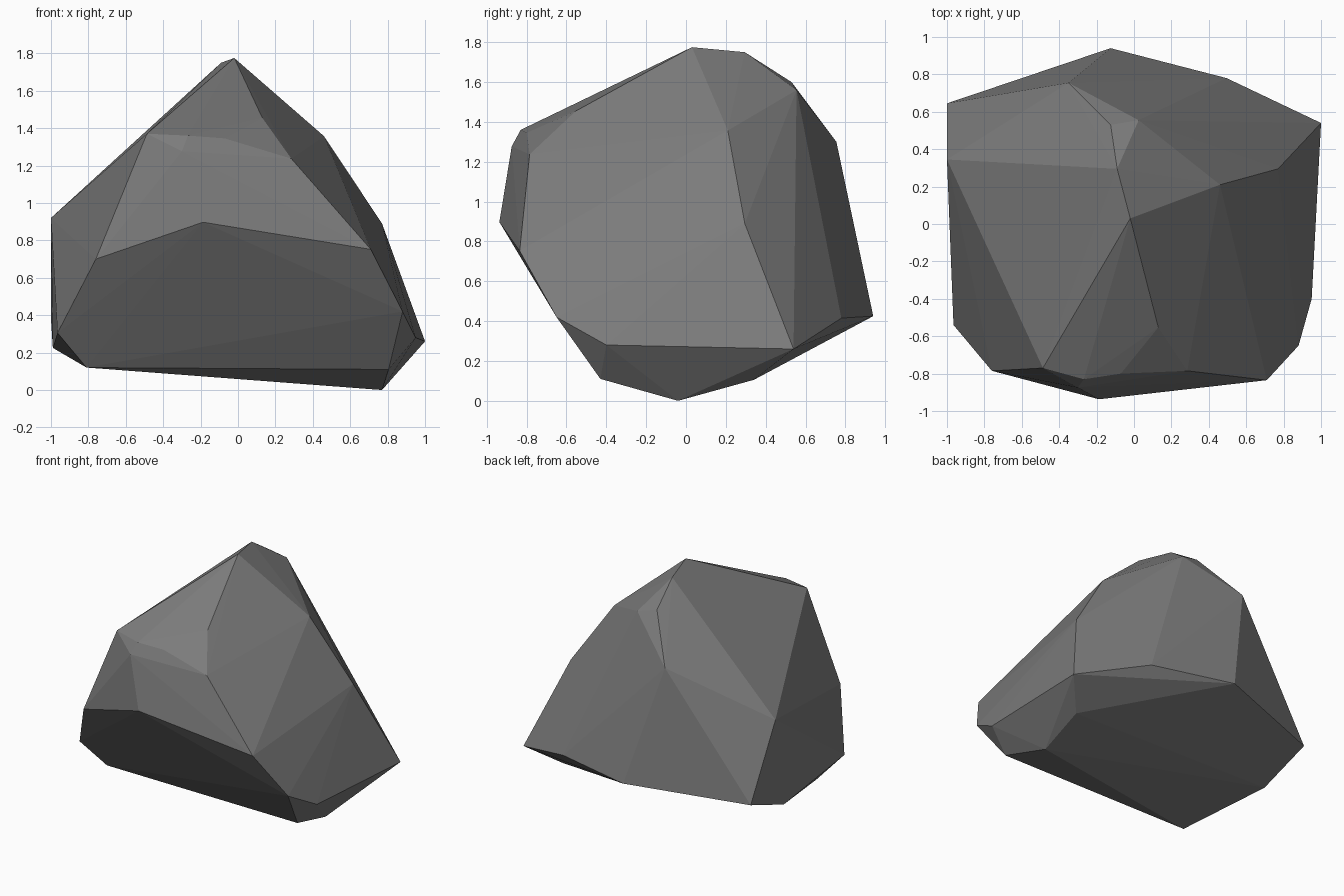
import bpy, bmesh

if "Cube" in bpy.data.objects:
    bpy.data.objects.remove(bpy.data.objects["Cube"])

# Corner points of the faceted boulder, grouped by region
summit = [(-.02, .03, 1.775), (-.09, .295, 1.75), (-.125, .53, 1.60), (.025, .555, 1.56)]
back = [(-.35, .755, 1.30), (-.125, .94, .425), (.495, .78, .415), (1, .54, .26)]
right = [(.77, .295, .89), (.46, .21, 1.357), (.95, -.40, .28), (.88, -.65, .42), (.71, -.835, .752)]
front = [(-.187, -.937, .897), (-.30, -.875, 1.277), (-.268, -.83, 1.36), (-.07, -.80, 1.345),
         (.285, -.785, 1.237), (.13, -.553, 1.455)]
left = [(-.487, -.77, 1.37), (-.76, -.785, .70), (-.965, -.54, .305), (-1, .345, .92),
        (-1, .645, .38), (-.99, .23, .225)]
base = [(-.81, -.43, .12), (.805, -.43, .11), (.77, -.04, 0), (.81, .34, .105)]

# Boulder: convex shell around the corners
bm = bmesh.new()
for p in summit + back + right + front + left + base:
    bm.verts.new(p)
hull = bmesh.ops.convex_hull(bm, input=bm.verts[:])
loose = [v for v in bm.verts if not v.link_faces]
bmesh.ops.delete(bm, geom=loose, context='VERTS')
bmesh.ops.recalc_face_normals(bm, faces=bm.faces[:])
mesh = bpy.data.meshes.new("boulder")
bm.to_mesh(mesh)
bm.free()

# Single grey stone colour
stone = bpy.data.materials.new("grey stone")
stone.diffuse_color = (.2, .2, .2, 1)
stone.use_nodes = True
stone.node_tree.nodes["Principled BSDF"].inputs["Base Color"].default_value = stone.diffuse_color
mesh.materials.append(stone)
boulder = bpy.data.objects.new("boulder", mesh)
bpy.context.collection.objects.link(boulder)
